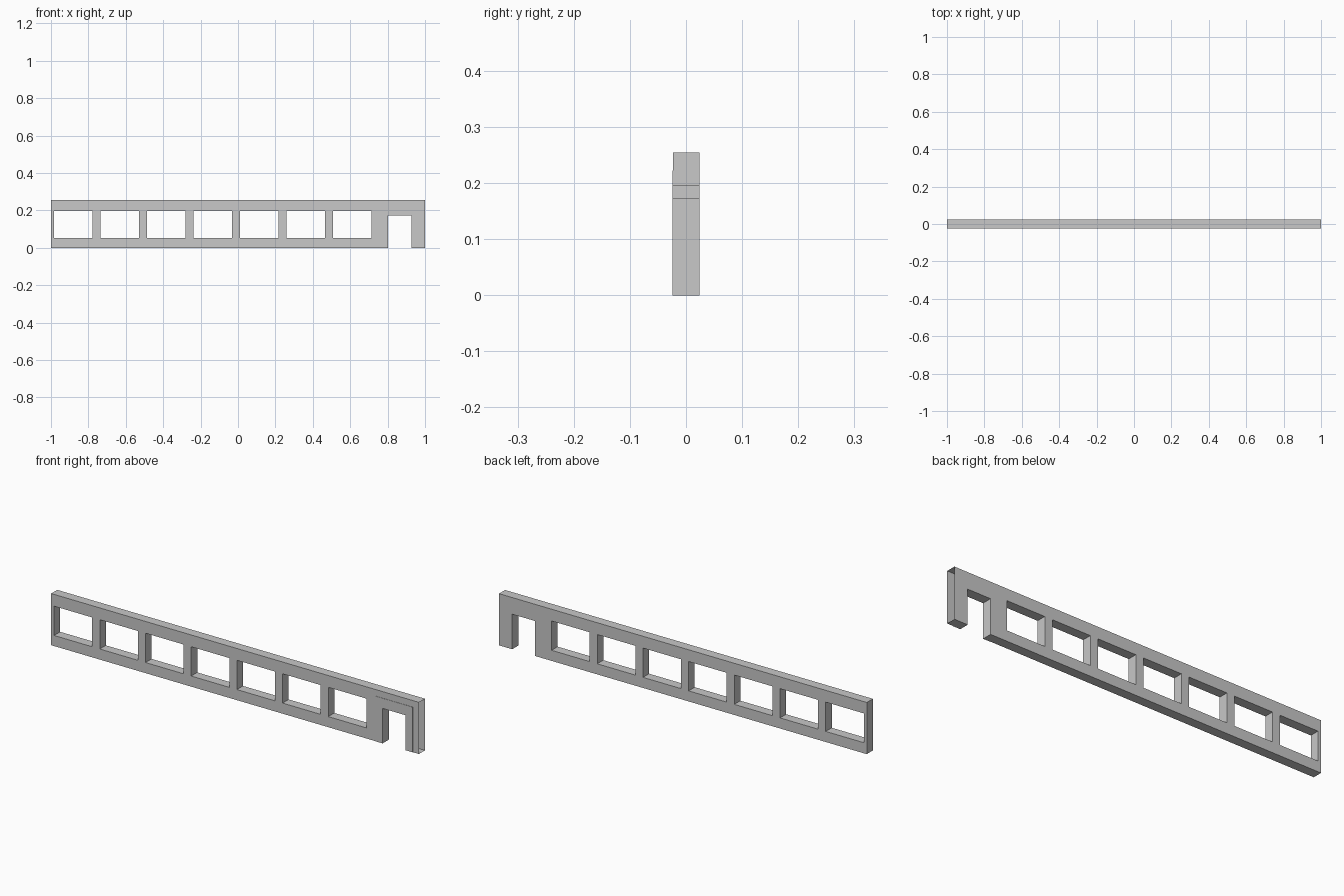
import bpy
import bmesh

cube = bpy.data.objects.get("Cube")
if cube:
    bpy.data.objects.remove(cube, do_unlink=True)

COLOUR = (0.58, 0.58, 0.58, 1)
grey = bpy.data.materials.new("light grey")
grey.use_nodes = True
grey.diffuse_color = COLOUR
grey.node_tree.nodes["Principled BSDF"].inputs["Base Color"].default_value = COLOUR


def pierced_panel(name, x0, x1, height, y0, y1, holes, back=True, open_end=False):
    """Hollow panel with rectangular holes (x0, x1, z0, z1)."""
    xs = sorted({x0, x1} | {x for h in holes for x in h[:2]})
    zs = sorted({0.0, height} | {z for h in holes for z in h[2:]})
    nx, nz = len(xs) - 1, len(zs) - 1

    def solid(i, k):
        if not (0 <= i < nx and 0 <= k < nz):
            return False
        x, z = (xs[i] + xs[i + 1]) / 2, (zs[k] + zs[k + 1]) / 2
        return not any(a < x < b and c < z < d for a, b, c, d in holes)

    bm = bmesh.new()

    def face(*points):
        bm.faces.new([bm.verts.new(p) for p in points])

    for i in range(nx):
        for k in range(nz):
            if not solid(i, k):
                continue
            a, b, c, d = xs[i], xs[i + 1], zs[k], zs[k + 1]
            face((a, y0, c), (b, y0, c), (b, y0, d), (a, y0, d))
            if back:
                face((a, y1, c), (a, y1, d), (b, y1, d), (b, y1, c))
            # Edge faces and hole linings
            if not solid(i - 1, k):
                face((a, y0, c), (a, y0, d), (a, y1, d), (a, y1, c))
            if not solid(i + 1, k) and not (open_end and i == nx - 1):
                face((b, y0, c), (b, y1, c), (b, y1, d), (b, y0, d))
            if not solid(i, k - 1):
                face((a, y0, c), (a, y1, c), (b, y1, c), (b, y0, c))
            if not solid(i, k + 1):
                face((a, y0, d), (b, y0, d), (b, y1, d), (a, y1, d))
    bmesh.ops.remove_doubles(bm, verts=bm.verts, dist=0.0001)
    mesh = bpy.data.meshes.new(name)
    bm.to_mesh(mesh)
    bm.free()
    mesh.materials.append(grey)
    obj = bpy.data.objects.new(name, mesh)
    bpy.context.collection.objects.link(obj)
    return obj


FRONT, BACK = -0.0228, 0.0243
PITCH, WIDTH = 0.2485, 0.207

# Wall with a row of windows and a doorway; its left end is open
windows = [(-0.984 + n * PITCH, -0.984 + n * PITCH + WIDTH, 0.052, 0.196)
           for n in range(7)]
doorway = (0.803, 0.928, 0.0, 0.172)
pierced_panel("wall", -1.0, 1.0, 0.254, FRONT, BACK, windows + [doorway],
              open_end=True)

# Thin raised surround of the doorway
pierced_panel("door_frame", 0.766, 0.967, 0.222, -0.0243, FRONT, [doorway],
              back=False)
